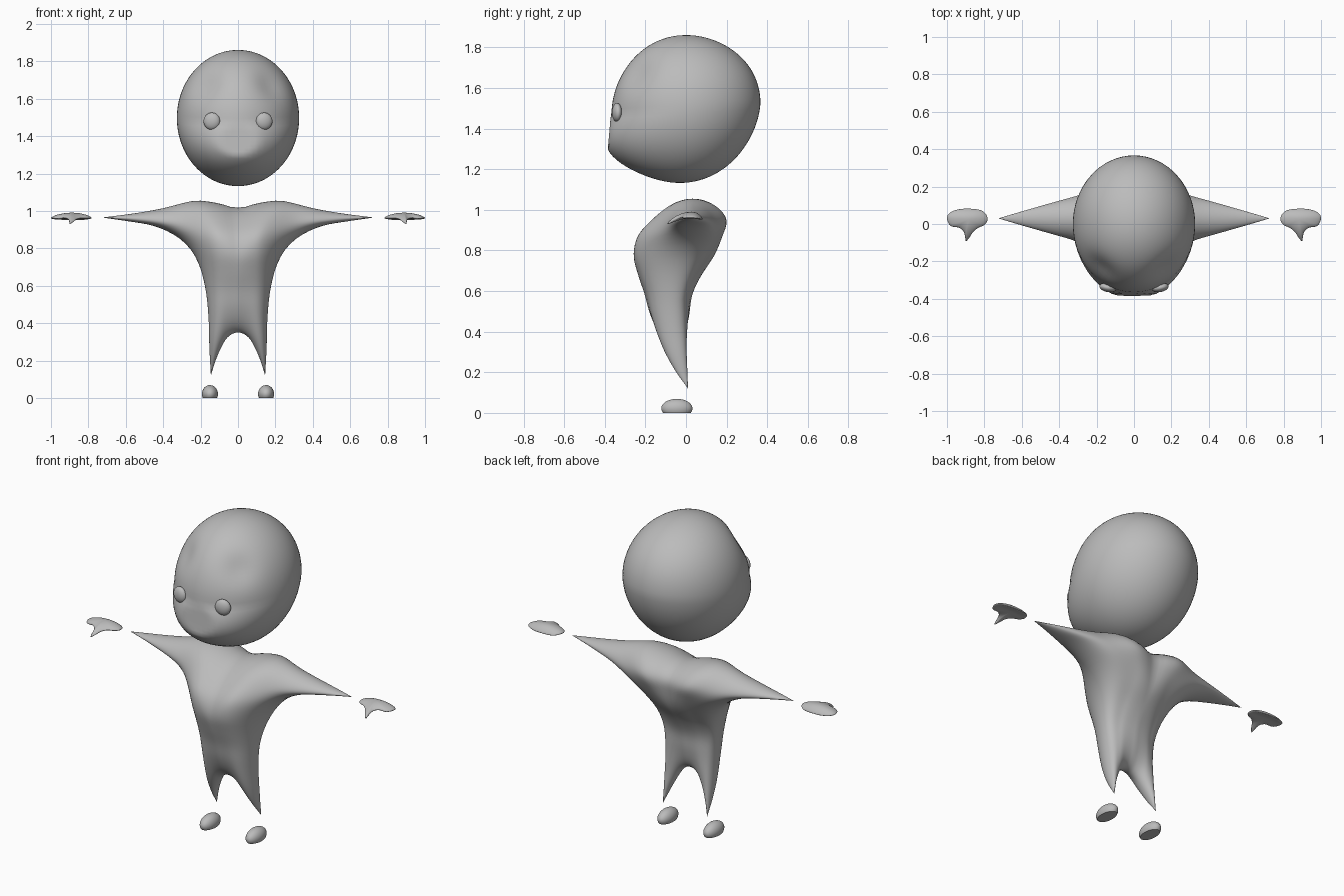
import bpy, bmesh, math
from mathutils import Vector

if "Cube" in bpy.data.objects:
    bpy.data.objects.remove(bpy.data.objects["Cube"])

grey = bpy.data.materials.new("soft_grey")
grey.diffuse_color = (0.5, 0.5, 0.5, 1)
grey.use_nodes = True
grey.node_tree.nodes["Principled BSDF"].inputs["Base Color"].default_value = grey.diffuse_color


def finish(bm, name):
    """Turn a bmesh into a smooth, single-colour object."""
    bmesh.ops.remove_doubles(bm, verts=bm.verts, dist=1e-5)
    bmesh.ops.recalc_face_normals(bm, faces=bm.faces)
    me = bpy.data.meshes.new(name)
    bm.to_mesh(me)
    bm.free()
    me.materials.append(grey)
    ob = bpy.data.objects.new(name, me)
    bpy.context.collection.objects.link(ob)
    bpy.context.view_layer.objects.active = ob
    ob.select_set(True)
    bpy.ops.object.shade_smooth_by_angle(angle=math.radians(50))
    ob.select_set(False)
    return ob


def catmull(pts, t, closed=False):
    """Smooth interpolation through pts, t in 0..1."""
    n = len(pts) if closed else len(pts) - 1
    i = min(int(t * n), n - 1)
    f = t * n - i
    pick = (lambda k: pts[k % n]) if closed else (lambda k: pts[max(0, min(n, k))])
    a, b, c, d = (pick(i + k) for k in (-1, 0, 1, 2))
    return b + (c - a) * (f / 2) + (a * 2 - b * 5 + c * 4 - d) * (f * f / 2) \
        + (b * 3 - a - c * 3 + d) * (f ** 3 / 2)


def even_curve(pts):
    """Smooth 2D curve evaluated by arc length."""
    vs = [Vector(p) for p in pts]
    dense = [catmull(vs, i / 300) for i in range(301)]
    acc = [0]
    for p, q in zip(dense, dense[1:]):
        acc.append(acc[-1] + (q - p).length)

    def at(t):
        d = t * acc[-1]
        i = 0
        while i < 299 and acc[i + 1] < d:
            i += 1
        return dense[i].lerp(dense[i + 1], (d - acc[i]) / (acc[i + 1] - acc[i]))
    return at


def ellipsoid(name, centre, radii, segs, rings, shape=None, turn=0):
    bm = bmesh.new()
    bmesh.ops.create_uvsphere(bm, u_segments=segs, v_segments=rings, radius=1)
    c, s = math.cos(turn), math.sin(turn)
    for v in bm.verts:
        x, y, z = (v.co[i] * radii[i] for i in range(3))
        v.co = Vector(centre) + Vector((c * x - s * y, s * x + c * y, z))
        if shape:
            v.co = shape(v.co)
    return finish(bm, name)


# Body: half outline patch (crotch, leg tip, arm tip, neck) swollen front and back
inner = even_curve([(0, .35), (0, 1.018)])
outer = even_curve([(.145, .12), (.153, .27), (.157, .42), (.17, .56), (.2, .69), (.25, .79),
                    (.33, .865), (.45, .92), (.6, .947), (.725, .965)])
under = even_curve([(0, .35), (.025, .346), (.06, .32), (.09, .27), (.12, .2), (.145, .12)])
over = even_curve([(0, 1.018), (.04, 1.022), (.1, 1.04), (.2, 1.055), (.27, 1.048),
                   (.4, 1.015), (.55, .988), (.725, .965)])
# Middle depth and half depth at even heights from 0.1 to 1.06
MID = [.012, -.022, -.05, -.068, -.08, -.086, -.08, -.06, -.03, .02, .035]
DEEP = [.14, .14, .13, .125, .125, .13, .165, .215, .245, .26, .26]


def body_point(u, v, side):
    p = (inner(v).lerp(outer(v), u) + under(u).lerp(over(u), v)
         - inner(0).lerp(outer(0), u).lerp(inner(1).lerp(outer(1), u), v))
    x, z = p
    t = max(0, min(1, (z - .1) / .96))
    k = max(0, min(1, (x - .1) / .25))
    k = k * k * (3 - 2 * k)
    mid = catmull(MID, t) * (1 - k) + .03 * k
    deep = catmull(DEEP, t) * (1 - k) + .2 * k
    full = (1 - u * u) * (1 - (1 - v) ** 4) * (1 - v ** 4)
    return Vector((x, mid + side * deep * math.sqrt(max(0, full)), z))


bm = bmesh.new()
NU, NV = 28, 44
for side in (-1, 1):
    grid = [[body_point(math.sin(i / NU * math.pi / 2), (1 - math.cos(j / NV * math.pi)) / 2, side)
             for i in range(NU + 1)] for j in range(NV + 1)]
    for sx in (-1, 1):
        vs = [[bm.verts.new((p.x * sx, p.y, p.z)) for p in row] for row in grid]
        for j in range(NV):
            for i in range(NU):
                bm.faces.new((vs[j][i], vs[j][i + 1], vs[j + 1][i + 1], vs[j + 1][i]))
finish(bm, "body")


# Head: egg with shallow hollows in the forehead
def head_shape(p):
    y, z = p.y, p.z - 1.5
    p.z += .07 * y * (1 - (z / .364) ** 2)
    if z < 0 and y < 0:
        p.y += y * .45 * (-z / .364) * (1 - (z / .364) ** 2)
        p.y = max(p.y, -.37)
    p.y -= .03 * (-z / .364 if z < 0 else 0)
    d = (Vector((abs(p.x), p.y, p.z)) - Vector((.18, -.25, 1.68))).length
    return p + (Vector((0, 0, 1.5)) - p).normalized() * .022 * math.exp(-(d / .09) ** 2)


ellipsoid("head", (0, 0, 1.497), (.327, .367, .364), 64, 48, head_shape)


# Feet have flat soles
def flat_sole(p):
    p.z = max(p.z, 0)
    return p


# Hand outline seen from above, with a thumb pointing forward
HAND = [(1.0, .03), (.985, .06), (.94, .078), (.88, .082), (.82, .074), (.79, .05), (.783, .02),
        (.80, -.005), (.835, -.022), (.862, -.045), (.878, -.07), (.898, -.092),
        (.903, -.07), (.91, -.042), (.935, -.02), (.98, -.01)]
HAND = [Vector(p) for p in HAND]
HUB = Vector((.885, .025))


def hand(name, sx):
    bm = bmesh.new()
    n, rings = 64, 10
    for side in (-1, 1):
        rows = []
        for j in range(rings + 1):
            r = math.sin(j / rings * math.pi / 2)
            row = []
            for i in range(n):
                x, y = HUB.lerp(catmull(HAND, i / n, True), r)
                wide = .11 if y < .03 else .07
                z = .975 - .035 * ((y - .03) / wide) ** 2 - .013 * ((x - .89) / .11) ** 2
                z += side * .016 * math.sqrt(max(0, 1 - r * r))
                row.append(bm.verts.new((x * sx, y, z)))
            rows.append(row)
        for j in range(rings):
            for i in range(n):
                k = (i + 1) % n
                bm.faces.new((rows[j][i], rows[j][k], rows[j + 1][k], rows[j + 1][i]))
    finish(bm, name)


for label, sx in (("left", -1), ("right", 1)):
    ellipsoid(label + "_eye", (sx * .14, -.34, 1.48), (.045, .024, .046), 24, 16, turn=sx * .2)
    ellipsoid(label + "_foot", (sx * .15, -.045, .022), (.043, .077, .047), 32, 20, flat_sole)
    hand(label + "_hand", sx)
